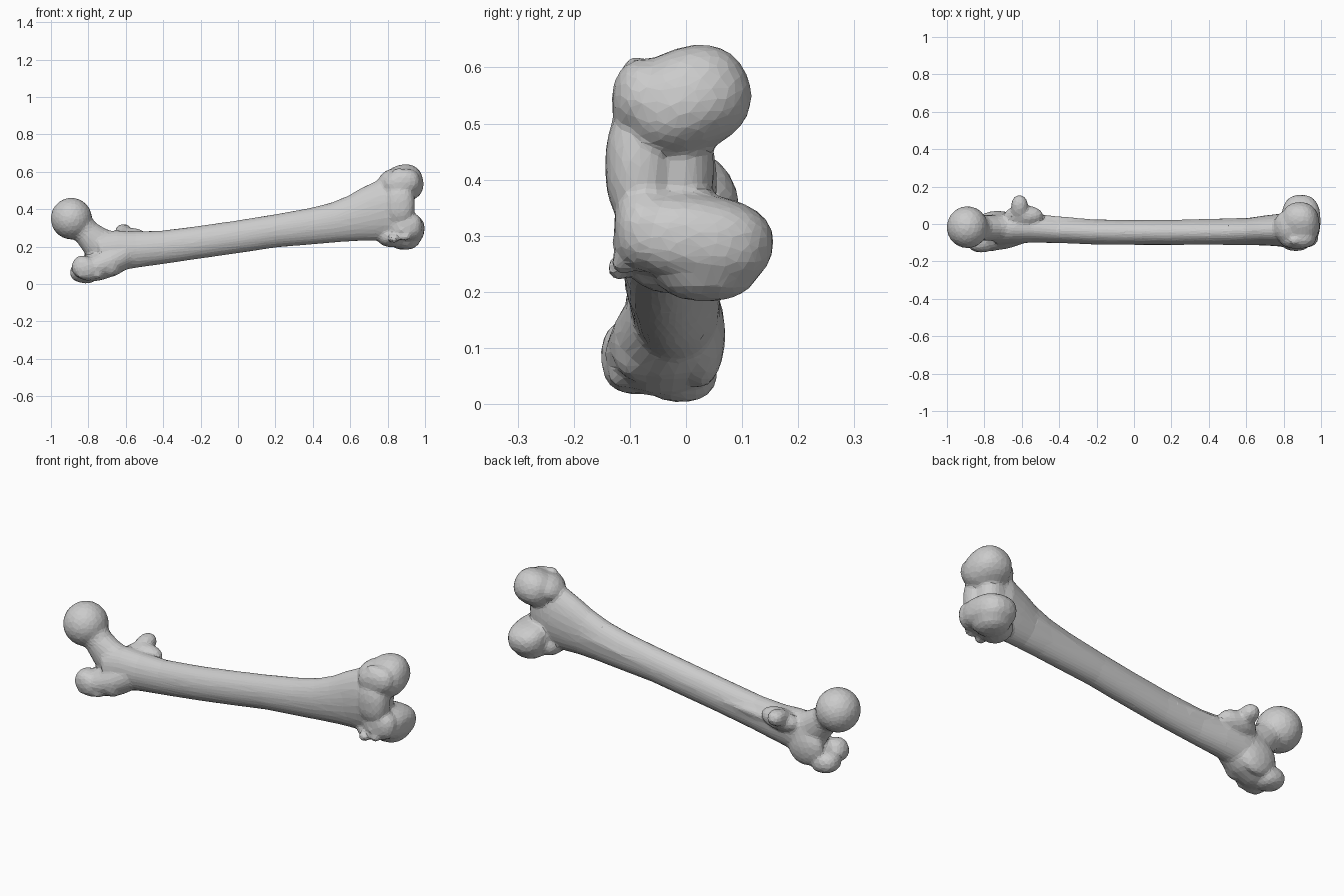
import bpy, bmesh, math, random
from mathutils import Vector, Matrix

random.seed(4)
bm = bmesh.new()


def tube(stations, sides=24):
    """Closed loft through (x, y, z, radius along y, radius across) stations."""
    pts = [Vector(s[:3]) for s in stations]
    rings = []
    for i, s in enumerate(stations):
        t = (pts[min(i + 1, len(pts) - 1)] - pts[max(i - 1, 0)]).normalized()
        n = t.cross(Vector((0, 1, 0))).normalized()
        u = n.cross(t)
        rings.append([bm.verts.new(pts[i] + u * s[3] * math.cos(2 * math.pi * k / sides)
                                   + n * s[4] * math.sin(2 * math.pi * k / sides))
                      for k in range(sides)])
    for a, b in zip(rings, rings[1:]):
        for k in range(sides):
            j = (k + 1) % sides
            bm.faces.new((a[k], a[j], b[j], b[k]))
    bm.faces.new(rings[0])
    bm.faces.new(rings[-1])


def lump(center, radii, rot=(0, 0, 0), power=2.0):
    """Ellipsoid, squarer as power rises; rot is in degrees about x, y, z."""
    verts = bmesh.ops.create_icosphere(bm, subdivisions=4, radius=1)["verts"]
    r = Matrix.Identity(3)
    for axis, a in zip("XYZ", rot):
        r = Matrix.Rotation(math.radians(a), 3, axis) @ r
    for v in verts:
        v.co /= sum(abs(c) ** power for c in v.co) ** (1 / power)
        v.co = r @ Vector(c * s for c, s in zip(v.co, radii)) + Vector(center)


# shaft, flaring at the knee end
tube([(-0.74, -0.025, 0.165, .085, .115), (-0.64, -0.022, 0.180, .082, .108),
      (-0.54, -0.025, 0.185, .075, .097), (-0.40, -0.035, 0.197, .067, .089),
      (-0.20, -0.043, 0.224, .067, .087), (0.00, -0.045, 0.253, .067, .087),
      (0.20, -0.045, 0.284, .067, .088), (0.40, -0.043, 0.310, .068, .098),
      (0.52, -0.042, 0.330, .070, .108), (0.62, -0.040, 0.352, .073, .125),
      (0.70, -0.035, 0.373, .080, .147), (0.78, -0.032, 0.395, .088, .165),
      (0.84, -0.040, 0.400, .085, .165)])

# ball head and neck
lump((-0.891, -0.017, 0.350), (.110, .112, .111))
tube([(-0.86, -0.018, 0.325, .080, .080), (-0.81, -0.02, 0.275, .068, .072),
      (-0.76, -0.02, 0.225, .070, .088), (-0.68, -0.02, 0.175, .075, .105)])

# greater trochanter with its raised front and back lips
tube([(-0.60, -0.03, 0.165, .075, .075), (-0.68, -0.04, 0.120, .092, .080),
      (-0.76, -0.045, 0.090, .100, .075), (-0.82, -0.045, 0.072, .092, .062)])
lump((-0.815, -0.092, 0.085), (.075, .060, .062), (0, 25, 0), 2.4)
lump((-0.825, -0.01, 0.058), (.073, .066, .053), (0, 10, 0), 2.4)
lump((-0.69, -0.085, 0.095), (.060, .045, .055))
lump((-0.73, 0.025, 0.125), (.100, .045, .095), (0, 25, 0))

# lesser trochanter and the ridge running into the shaft
lump((-0.612, 0.090, 0.275), (.045, .065, .042), (15, 0, 0), 2.3)
lump((-0.59, 0.045, 0.245), (.105, .055, .055), (0, -5, 0))
tube([(-0.55, 0.02, 0.215, .036, .03), (-0.2, 0.0, 0.235, .024, .02),
      (0.2, 0.0, 0.295, .023, .02), (0.6, 0.01, 0.36, .024, .03)], 12)

# inner condyle (upper) with its side bulge
lump((0.888, 0.000, 0.540), (.103, .118, .092), (22, -12, 0), 2.3)
lump((0.875, -0.072, 0.540), (.100, .060, .072), (0, -15, 0), 2.3)
lump((0.815, -0.015, 0.555), (.075, .085, .055), (0, -35, 0))

# outer condyle (lower) with its side bulge
lump((0.893, 0.020, 0.295), (.104, .136, .080), (-8, 4, 0), 2.5)
lump((0.890, 0.035, 0.245), (.085, .095, .062), (0, 0, 0), 2.2)
lump((0.820, -0.02, 0.255), (.075, .085, .058), (0, 0, 0), 2.2)
lump((0.895, -0.070, 0.310), (.090, .058, .075), (0, 0, 0), 2.4)

# kneecap groove bridging the condyles at the front
lump((0.865, -0.082, 0.425), (.080, .062, .110), (0, 0, 0), 2.4)
lump((0.845, -0.020, 0.420), (.078, .070, .110), (0, 0, 0), 2.2)

# small knobs roughening both ends
for cx, cy, cz, sx, sy, sz in [(-0.79, -0.125, 0.075, .06, .015, .04),
                               (0.85, -0.10, 0.57, .06, .015, .04),
                               (0.88, -0.105, 0.27, .06, .015, .05)]:
    for _ in range(7):
        r = random.uniform(.014, .024)
        lump((cx + random.uniform(-sx, sx), cy + random.uniform(-sy, sy),
              cz + random.uniform(-sz, sz)), (r * 1.3, r, r))

bmesh.ops.recalc_face_normals(bm, faces=bm.faces)
mesh = bpy.data.meshes.new("thigh_bone")
bm.to_mesh(mesh)
bm.free()
bone = bpy.data.objects.new("thigh_bone", mesh)
bpy.context.collection.objects.link(bone)

# fuse the parts into one skin, soften the joins, then reduce to flat facets
fuse = bone.modifiers.new("fuse", "REMESH")
fuse.mode = "VOXEL"
fuse.voxel_size = 0.009
soften = bone.modifiers.new("soften", "SMOOTH")
soften.factor = 0.5
soften.iterations = 8
facet = bone.modifiers.new("facet", "DECIMATE")
facet.ratio = 0.09
